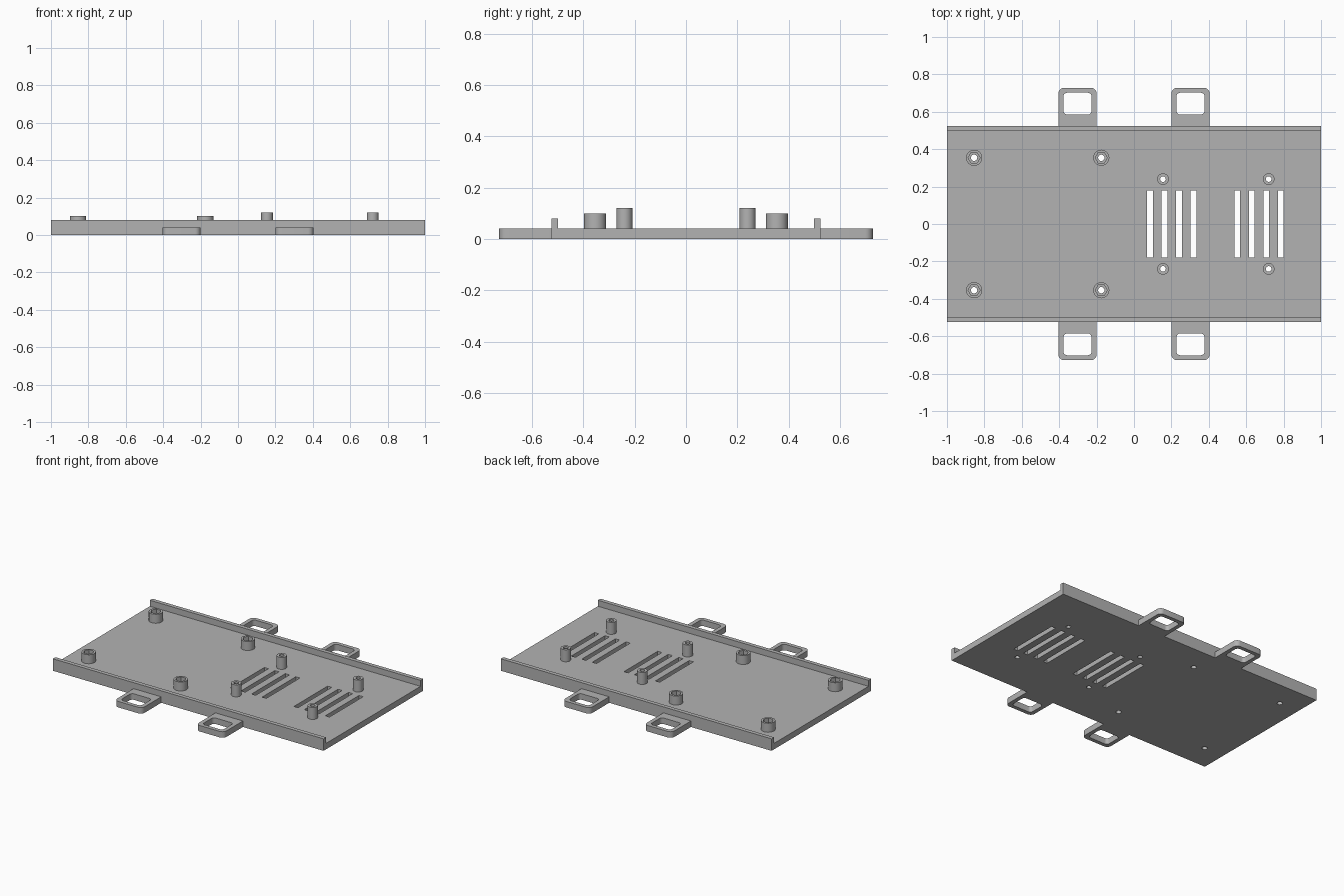
import bpy, bmesh
from math import pi, cos, sin

cube = bpy.data.objects.get("Cube")
if cube:
    bpy.data.objects.remove(cube, do_unlink=True)

grey = bpy.data.materials.new("grey plastic")
grey.use_nodes = True
grey.diffuse_color = (0.45, 0.45, 0.45, 1)
grey.node_tree.nodes["Principled BSDF"].inputs["Base Color"].default_value = grey.diffuse_color

PLATE, HALF_Y = 0.04, 0.525


def extrude(name, points, move):
    """Closed solid from an outline of 3D points, swept along move."""
    bm = bmesh.new()
    face = bm.faces.new([bm.verts.new(p) for p in points])
    swept = bmesh.ops.extrude_face_region(bm, geom=[face])["geom"]
    bmesh.ops.translate(bm, vec=move, verts=[g for g in swept if isinstance(g, bmesh.types.BMVert)])
    bmesh.ops.recalc_face_normals(bm, faces=bm.faces)
    mesh = bpy.data.meshes.new(name)
    bm.to_mesh(mesh)
    bm.free()
    mesh.materials.append(grey)
    obj = bpy.data.objects.new(name, mesh)
    bpy.context.collection.objects.link(obj)
    return obj


def prism(name, x, y, r, z0, z1, sides=32):
    ring = [(x + r * cos(2 * pi * i / sides), y + r * sin(2 * pi * i / sides), z0) for i in range(sides)]
    return extrude(name, ring, (0, 0, z1 - z0))


def rounded_box(name, x0, x1, y0, y1, z0, z1, radii):
    """Box with a radius for each corner, counter-clockwise from the low corner."""
    corners = [(x0, y0, 1, 1), (x1, y0, -1, 1), (x1, y1, -1, -1), (x0, y1, 1, -1)]
    points = []
    for k, ((x, y, sx, sy), r) in enumerate(zip(corners, radii)):
        steps = 6 if r else 0
        for i in range(steps + 1):
            a = pi + k * pi / 2 + (i / steps * pi / 2 if r else 0)
            points.append((x + r * (sx + cos(a)), y + r * (sy + sin(a)), z0))
    return extrude(name, points, (0, 0, z1 - z0))


def cut(target, cutter):
    mod = target.modifiers.new("cut", "BOOLEAN")
    mod.operation, mod.solver, mod.object = "DIFFERENCE", "EXACT", cutter
    bpy.context.view_layer.objects.active = target
    bpy.ops.object.modifier_apply(modifier=mod.name)
    bpy.data.objects.remove(cutter, do_unlink=True)


def smooth(obj):
    bpy.ops.object.select_all(action="DESELECT")
    obj.select_set(True)
    bpy.context.view_layer.objects.active = obj
    bpy.ops.object.shade_smooth_by_angle(angle=pi / 6)


# Tray: floor with a low wall along the front and back
inner, wall = HALF_Y - 0.027, 0.08
section = [(-HALF_Y, 0), (HALF_Y, 0), (HALF_Y, wall), (inner, wall),
           (inner, PLATE), (-inner, PLATE), (-inner, wall), (-HALF_Y, wall)]
tray = extrude("tray", [(-1, y, z) for y, z in section], (2, 0, 0))

# Vent slots in two groups of four
for start in (0.07, 0.537):
    for i in range(4):
        x = start + 0.0775 * i
        cut(tray, rounded_box("slot_cutter", x, x + 0.031, -0.178, 0.178, -0.1, 0.1, [0] * 4))


# Standoffs with screw holes running through the floor
def standoff(name, x, y, radius, top, hole, recess):
    post = prism(name, x, y, radius, PLATE, top)
    for part in (post, tray):
        cut(part, prism("hole_cutter", x, y, hole, -0.1, 0.2, 24))
    if recess:
        cut(post, prism("recess_cutter", x, y, recess, top - 0.045, 0.2, 6))
    smooth(post)


for side, row in ((-1, "front"), (1, "back")):
    for x, col in ((-0.855, "right"), (-0.175, "middle")):
        standoff(f"wide_standoff_{row}_{col}", x, side * 0.354, 0.043, 0.10, 0.017, 0.032)
    for x, col in ((0.155, "middle"), (0.72, "left")):
        standoff(f"tall_standoff_{row}_{col}", x, side * 0.24, 0.031, 0.12, 0.015, 0)

# Strap loops on the front and back edges
for x, col in ((-0.302, "right"), (0.302, "left")):
    for side, row in ((-1, "front"), (1, "back")):
        lo, hi = sorted((side * HALF_Y, side * 0.728))
        r = 0.03
        radii = [r, r, 0, 0] if side < 0 else [0, 0, r, r]
        loop = rounded_box(f"strap_loop_{row}_{col}", x - 0.102, x + 0.102, lo, hi, 0, PLATE, radii)
        lo, hi = sorted((side * 0.585, side * 0.702))
        cut(loop, rounded_box("loop_cutter", x - 0.075, x + 0.075, lo, hi, -0.1, 0.1, [0.02] * 4))
        smooth(loop)
